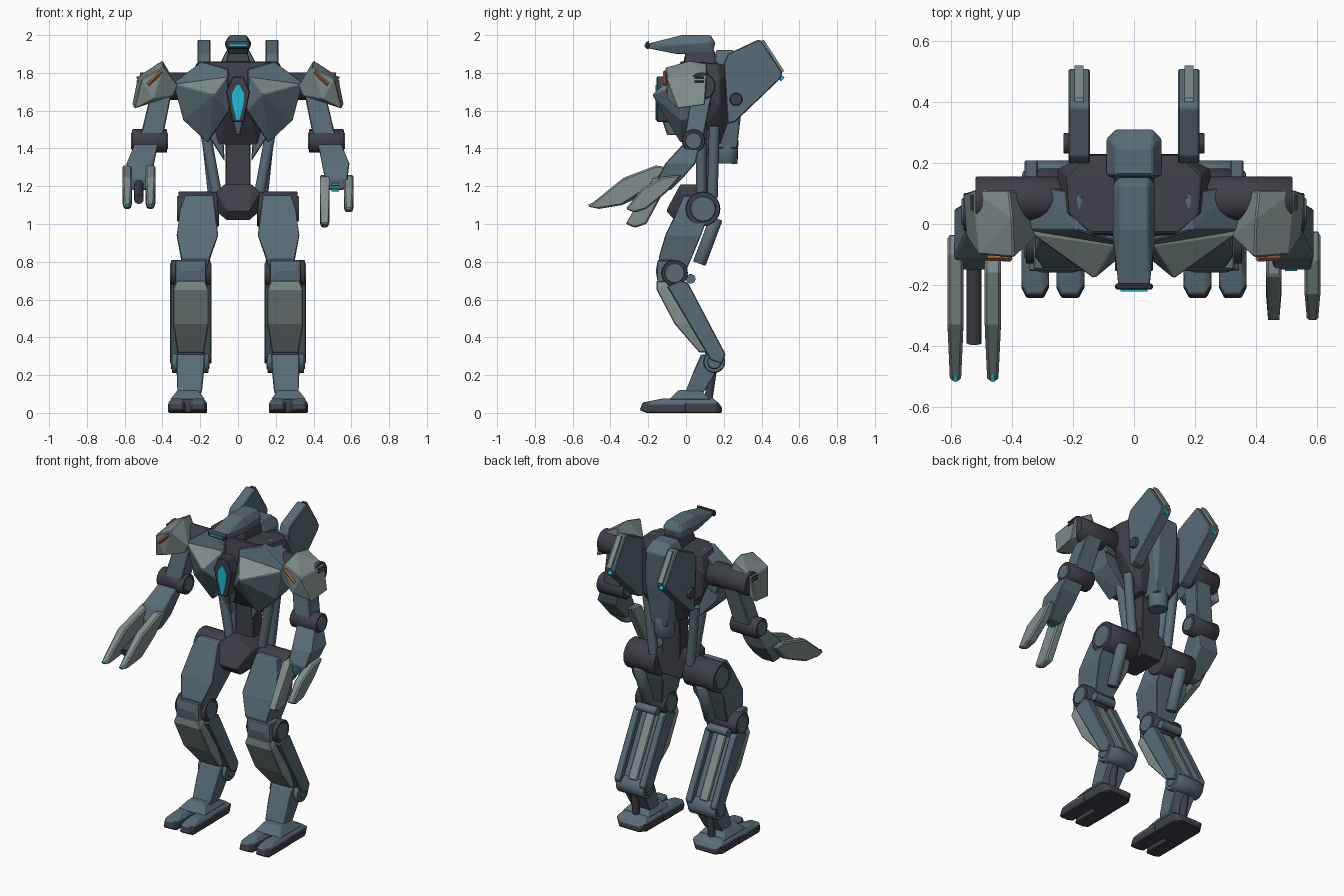
import bpy
import bmesh
from mathutils import Vector

default_cube = bpy.data.objects.get("Cube")
if default_cube:
    bpy.data.objects.remove(default_cube, do_unlink=True)


def make_material(name, red, green, blue):
    material = bpy.data.materials.new(name)
    material.use_nodes = True
    colour = (red, green, blue, 1)
    material.diffuse_color = colour
    material.node_tree.nodes["Principled BSDF"].inputs["Base Color"].default_value = colour
    return material


slate = make_material("slate armour", .1, .15, .18)
dark = make_material("dark frame", .05, .05, .068)
pale = make_material("pale plate", .22, .27, .27)
cyan = make_material("cyan glow", .015, .5, .65)
orange = make_material("orange mark", .38, .14, .05)


def finish(mesh_data, name, materials, bevel=0):
    """Turn a bmesh into a named, coloured object."""
    bmesh.ops.recalc_face_normals(mesh_data, faces=mesh_data.faces)
    mesh = bpy.data.meshes.new(name)
    mesh_data.to_mesh(mesh)
    mesh_data.free()
    for material in materials:
        mesh.materials.append(material)
    part = bpy.data.objects.new(name, mesh)
    bpy.context.collection.objects.link(part)
    if bevel:
        modifier = part.modifiers.new("edge bevel", "BEVEL")
        modifier.width = bevel
        modifier.segments = 1
    return part


def hull(name, material, points, side=1, bevel=.005, top=None):
    """Faceted convex shell; faces that look upward may take another material."""
    shell = bmesh.new()
    for x, y, z in points:
        shell.verts.new((x * side, y, z))
    bmesh.ops.convex_hull(shell, input=shell.verts)
    loose = [v for v in shell.verts if not v.link_faces]
    bmesh.ops.delete(shell, geom=loose, context="VERTS")
    bmesh.ops.dissolve_limit(shell, angle_limit=.03, verts=shell.verts, edges=shell.edges)
    bmesh.ops.recalc_face_normals(shell, faces=shell.faces)
    if top:
        for face in shell.faces:
            face.normal_update()
            face.material_index = int(face.normal.z > .4)
    return finish(shell, name, [material, top] if top else [material], bevel)


def symmetric(name, material, points, **options):
    mirrored = [(-x, y, z) for x, y, z in points]
    return hull(name, material, points + mirrored, **options)


def slab(name, material, profile, inner, outer, **options):
    """Side profile of (y, z) points stretched across x."""
    points = [(x, y, z) for x in (inner, outer) for y, z in profile]
    return hull(name, material, points, **options)


def limb(name, material, sections, **options):
    """Stack of rectangles, each (z, x range, y range)."""
    points = [(x, y, z) for z, xs, ys in sections for x in xs for y in ys]
    return hull(name, material, points, **options)


def rod(name, material, start, end, radius, side=1, sides=20):
    start, end = [Vector((p[0] * side, p[1], p[2])) for p in (start, end)]
    axis = end - start
    cylinder = bmesh.new()
    bmesh.ops.create_cone(cylinder, cap_ends=True, segments=sides, depth=axis.length,
                          radius1=radius, radius2=radius)
    part = finish(cylinder, name, [material], .004 if radius > .03 else 0)
    part.location = (start + end) / 2
    part.rotation_mode = "QUATERNION"
    part.rotation_quaternion = axis.to_track_quat("Z", "Y")
    if sides > 8:
        for polygon in part.data.polygons:
            polygon.use_smooth = len(polygon.vertices) == 4
    return part


def axle(name, material, centre, inner, outer, radius, side=1):
    """Joint cylinder that lies along x."""
    y, z = centre
    return rod(name, material, (inner, y, z), (outer, y, z), radius, side=side)


def pair(builder, name, *settings, **options):
    for prefix, side in (("left_", 1), ("right_", -1)):
        builder(prefix + name, *settings, side=side, **options)


# Head and neck
symmetric("head", slate, [(.045, .13, 2), (.045, -.02, 2), (.07, .13, 1.96), (.07, -.04, 1.95), (.045, .155, 1.96),
                          (.052, -.2, 1.955), (.05, -.2, 1.93), (.05, .14, 1.9), (.05, -.05, 1.9)])
slab("visor_frame", dark, [(-.195, 1.97), (-.215, 1.96), (-.215, 1.93), (-.195, 1.925)], -.062, .062)
slab("visor_glow", cyan, [(-.214, 1.951), (-.221, 1.95), (-.221, 1.939), (-.214, 1.938)],
     -.045, .045, bevel=0)
limb("neck", dark, [(1.83, (-.07, .07), (-.02, .17)), (1.92, (-.05, .05), (0, .15))])

# Torso core, chest plates and chest light
symmetric("torso_core", dark, [(.14, -.03, 1.86), (.21, .03, 1.86), (.22, .16, 1.85), (.15, .23, 1.84),
                               (.255, .06, 1.76), (.25, .18, 1.76), (.24, .18, 1.62), (.14, .23, 1.56),
                               (.1, .02, 1.42), (.1, .18, 1.42), (.06, -.1, 1.6)])
pair(hull, "upper_chest", slate, [(.05, -.06, 1.82), (.19, -.02, 1.86), (.18, .1, 1.86), (.35, -.02, 1.74),
                                  (.34, .13, 1.75), (.05, -.08, 1.74), (.3, .13, 1.62), (.05, .05, 1.65)])
pair(hull, "breast_plate", slate, [(.06, -.07, 1.78), (.34, -.03, 1.74), (.13, -.18, 1.685),
                                   (.33, .1, 1.72), (.29, -.03, 1.55), (.29, .11, 1.57), (.16, -.03, 1.43),
                                   (.16, .11, 1.43), (.045, -.11, 1.6), (.06, .05, 1.76)], top=pale)
symmetric("chest_crest", dark, [(x, y, z) for y in (-.08, -.155)
                                for x, z in ((.03, 1.78), (.064, 1.7), (.03, 1.54))])
symmetric("crest_keel", slate, [(.03, -.13, 1.56), (.03, -.06, 1.56), (.012, -.1, 1.47), (.012, -.05, 1.47)])
symmetric("chest_light", cyan, [(x, y, z) for y in (-.154, -.162)
                                for x, z in ((.008, 1.735), (.032, 1.69), (.03, 1.64), (.008, 1.55))], bevel=0)
pair(hull, "rib_panel", slate, [(.08, .01, 1.5), (.18, .02, 1.5), (.07, .03, 1.33), (.08, .12, 1.36),
                                (.17, .13, 1.5), (.12, .03, 1.42)])

# Waist, pelvis and supporting rods
limb("waist", dark, [(1.12, (-.065, .065), (.06, .15)), (1.48, (-.065, .065), (.07, .16))])
symmetric("pelvis", dark, [(.07, -.03, 1.21), (.07, .14, 1.21), (.115, -.03, 1.17), (.115, .15, 1.17),
                           (.06, -.105, 1.07), (.105, 0, 1.06), (.07, .15, 1.03), (.06, -.06, 1.02)])
pair(rod, "front_waist_rod", slate, (.17, .08, 1.47), (.115, .08, 1.17), .028)
pair(rod, "rear_waist_rod", slate, (.17, .15, 1.52), (.13, .14, 1.14), .028)

# Back spine unit and fins
limb("spine_pack", slate, [(1.92, (-.06, .06), (.16, .25)), (1.87, (-.06, .06), (.15, .31)),
                           (1.86, (-.09, .09), (.16, .28)), (1.65, (-.09, .09), (.15, .28)),
                           (1.65, (-.06, .06), (.15, .3)), (1.4, (-.055, .055), (.16, .27))])
rod("spine_nozzle", slate, (0, .22, 1.45), (0, .215, 1.32), .058)
pair(slab, "back_fin", slate, [(.2, 1.85), (.22, 1.9), (.38, 1.975), (.4, 1.97), (.51, 1.8),
                               (.5, 1.77), (.26, 1.54), (.22, 1.53)], .145, .215)
pair(slab, "fin_edge", pale, [(.4, 1.974), (.413, 1.974), (.52, 1.81), (.507, 1.8)], .165, .195, bevel=0)
pair(rod, "fin_glow", cyan, (.18, .49, 1.785), (.18, .512, 1.765), .013)
pair(axle, "fin_mount", dark, (.265, 1.66), .15, .232, .034)

# Shoulders and pauldrons
pair(axle, "shoulder_joint", dark, (.083, 1.73), .22, .52, .073)
pair(hull, "pauldron", pale, [(.395, -.11, 1.83), (.4, .02, 1.865), (.41, .11, 1.85), (.51, -.1, 1.77),
                              (.53, .11, 1.78), (.55, -.04, 1.61), (.56, .1, 1.63), (.45, -.1, 1.66),
                              (.32, -.04, 1.73), (.34, -.04, 1.68), (.37, .11, 1.75)])
pair(rod, "pauldron_mark", orange, (.405, -.113, 1.806), (.477, -.111, 1.738), .01, sides=4)
for height in (1.775, 1.755):
    pair(rod, "pauldron_vent", dark, (.532, .045, height), (.532, .095, height), .006, sides=6)

# Arms
pair(hull, "upper_arm", slate, [(x, y, 1.7) for x in (.35, .46) for y in (.03, .14)]
     + [(x, y, 1.45) for x in (.4, .52) for y in (-.01, .09)])
pair(axle, "elbow", dark, (.04, 1.44), .375, .56, .062)
pair(axle, "elbow_cap", slate, (.04, 1.44), .37, .566, .045)
pair(limb, "forearm", slate, [(1.44, (.42, .54), (.0, .08)), (1.32, (.46, .59), (-.11, .05)),
                              (1.24, (.46, .58), (-.15, -.02)), (1.18, (.48, .56), (-.14, -.08))])


def blade(name, profile, inner, outer, side):
    """Tapered claw: full-width root, narrower long tip."""
    middle = (inner + outer) / 2
    points = [(x, y, z) for x in (inner, outer) for y, z in profile[:-2]]
    points += [(middle + offset, y, z) for offset in (-.018, .018) for y, z in profile[-2:]]
    hull(name, pale, points, side=side, bevel=.008)


long_blade = [(-.03, 1.3), (-.1, 1.31), (-.33, 1.245), (-.14, 1.19), (-.34, 1.1), (-.46, 1.08), (-.52, 1.092)]
short_blade = [(-.02, 1.26), (-.12, 1.25), (-.23, 1.19), (-.1, 1.17), (-.21, 1.08), (-.27, 1.06), (-.32, 1.08)]
blade("right_outer_blade", long_blade, .56, .612, -1)
blade("right_inner_blade", [(y - .06 if y > -.2 else y, z) for y, z in long_blade], .437, .49, -1)
blade("left_outer_blade", short_blade, .56, .612, 1)
blade("left_inner_blade", [(y - .05 if y > -.2 else y, z - .08 if y < -.15 else z)
                           for y, z in short_blade], .433, .484, 1)
for x in (.586, .464):
    rod("right_blade_tip", cyan, (-x, -.49, 1.106), (-x, -.515, 1.096), .008)
rod("right_barrel", dark, (-.525, -.1, 1.22), (-.525, -.39, 1.13), .025)
for height, reach in ((1.21, -.148), (1.178, -.138)):
    rod("left_emitter_glow", cyan, (.495, reach, height), (.535, reach, height), .007, sides=6)

# Hips and thighs
pair(axle, "hip_joint", dark, (.09, 1.08), .1, .316, .092)
pair(axle, "hip_cap", slate, (.09, 1.08), .29, .322, .068)
pair(limb, "thigh", slate, [(1.15, (.13, .28), (-.01, .08)), (1.08, (.12, .305), (-.04, .13)),
                            (.94, (.105, .325), (-.11, .08)), (.82, (.15, .3), (-.145, .02)),
                            (.75, (.17, .29), (-.12, 0))])
pair(rod, "thigh_piston", slate, (.22, .16, 1.03), (.22, .07, .79), .035)

# Knees and shins
pair(axle, "knee", dark, (-.06, .74), .145, .355, .07)
pair(axle, "knee_cap", slate, (-.06, .74), .14, .36, .054)
pair(limb, "knee_guard", slate, [(.81, (.17, .33), (-.15, -.06)), (.75, (.2, .3), (-.16, -.06)),
                                 (.69, (.17, .33), (-.15, -.06))])
pair(axle, "knee_rear_pin", slate, (.025, .71), .18, .32, .025)
for rail, start, stop in (("inner", .14, .185), ("outer", .315, .36)):
    pair(slab, rail + "_shin_rail", slate, [(-.1, .67), (-.03, .7), (.01, .69), (.21, .31),
                                            (.19, .26), (.13, .28)], start, stop)
pair(slab, "shin_core", slate, [(-.09, .67), (-.02, .68), (.17, .32), (.12, .28)], .18, .32)
pair(slab, "calf_strip", pale, [(-.03, .68), (-.005, .68), (.185, .32), (.16, .31)], .22, .28)
pair(hull, "shin_plate", pale, [(x, y, z) for y, z in ((-.155, .7), (-.08, .71)) for x in (.175, .325)]
     + [(x, y, z) for y, z in ((-.155, .65), (-.06, .47), (.02, .47)) for x in (.155, .345)]
     + [(x, y, z) for y, z in ((.07, .32), (.13, .32)) for x in (.18, .32)])

# Ankles and feet
pair(axle, "ankle_joint", slate, (.15, .27), .155, .35, .058)
pair(axle, "ankle_cap", slate, (.15, .27), .15, .356, .038)
pair(limb, "ankle_strut", slate, [(.31, (.175, .325), (.08, .17)), (.22, (.18, .325), (.04, .16)),
                                  (.12, (.19, .31), (.0, .1)), (.09, (.2, .32), (-.01, .08))])
pair(rod, "heel_piston", dark, (.265, .14, .22), (.265, .12, .08), .022)
pair(limb, "foot_bridge", slate, [(.12, (.21, .32), (-.04, .08)), (.07, (.175, .36), (-.09, .13))])
pair(limb, "foot_heel", dark, [(.08, (.19, .345), (-.03, .14)), (.055, (.165, .368), (-.04, .17)),
                               (0, (.165, .368), (-.04, .15)), (.03, (.2, .335), (0, .19)),
                               (0, (.2, .335), (0, .19))], top=slate)
for toe, start, stop in (("inner", .163, .255), ("outer", .279, .37)):
    pair(limb, toe + "_toe", dark, [(.075, (start + .018, stop - .018), (-.13, 0)),
                                    (.055, (start + .018, stop - .018), (-.23, 0)),
                                    (.05, (start, stop), (-.2, 0)),
                                    (0, (start, stop), (-.21, 0)),
                                    (.015, (start + .018, stop - .018), (-.245, 0))], top=slate)
